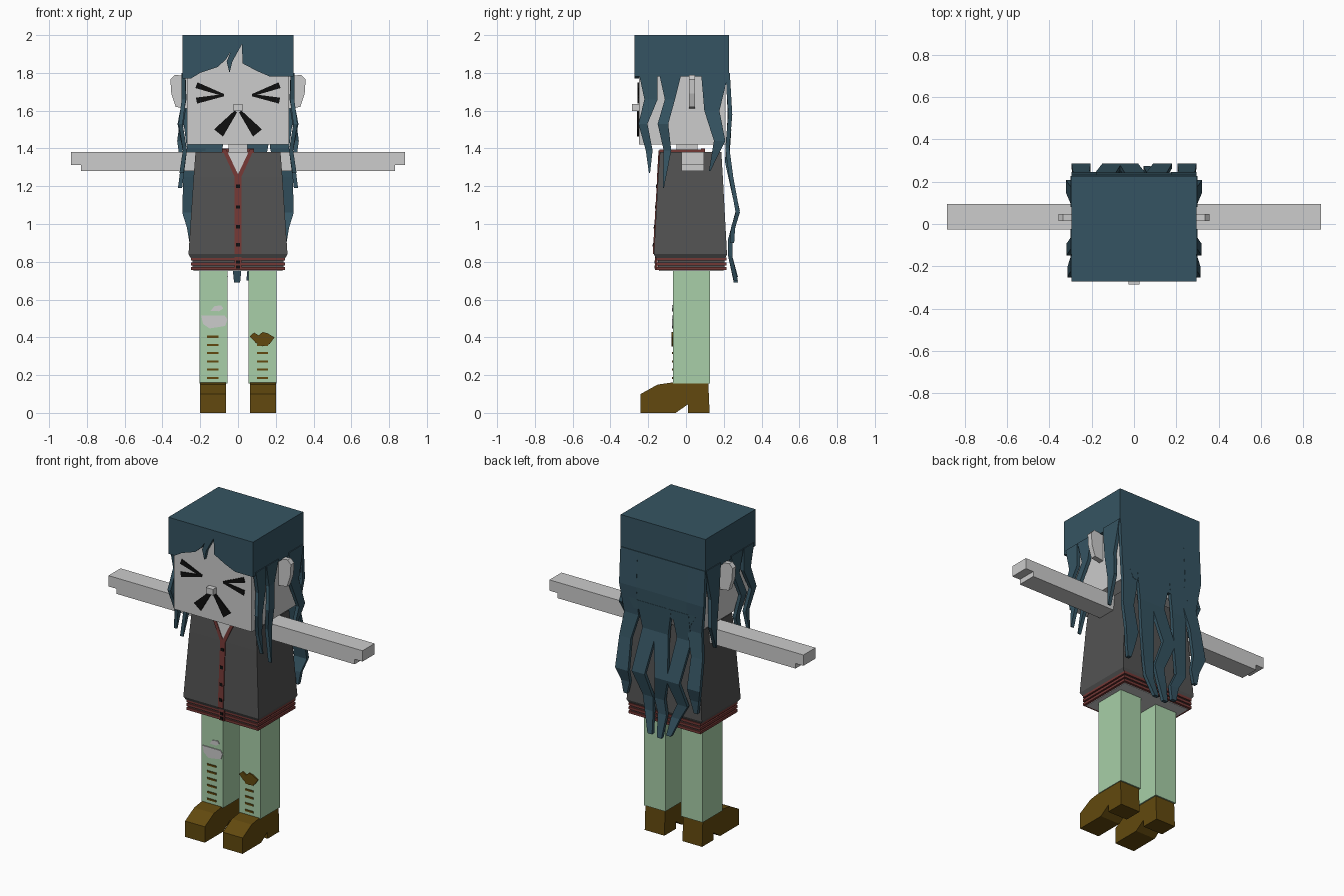
import bpy, bmesh
from mathutils import Vector

cube = bpy.data.objects.get("Cube")
if cube:
    bpy.data.objects.remove(cube, do_unlink=True)


def material(name, *srgb):
    rgb = [((c / 255 + 0.055) / 1.055) ** 2.4 for c in srgb]
    m = bpy.data.materials.new(name)
    m.use_nodes = True
    m.diffuse_color = (*rgb, 1)
    m.node_tree.nodes["Principled BSDF"].inputs["Base Color"].default_value = (*rgb, 1)
    return m


SKIN = material("pale skin", 204, 204, 204)
HAIR = material("dark teal hair", 53, 84, 98)
SHIRT = material("charcoal cloth", 82, 82, 82)
TRIM = material("dark red trim", 116, 56, 53)
PANTS = material("pale green cloth", 168, 207, 168)
SHOE = material("brown leather", 98, 73, 14)
BLACK = material("black", 14, 14, 14)


def loft(name, mat, rings):
    """Skin a row of equal rings and close both ends."""
    bm = bmesh.new()
    rows = [[bm.verts.new(p) for p in ring] for ring in rings]
    n = len(rows[0])
    for a, b in zip(rows, rows[1:]):
        for i in range(n):
            j = (i + 1) % n
            bm.faces.new((a[i], a[j], b[j], b[i]))
    bm.faces.new(rows[0])
    bm.faces.new(rows[-1])
    bmesh.ops.recalc_face_normals(bm, faces=bm.faces)
    me = bpy.data.meshes.new(name)
    bm.to_mesh(me)
    bm.free()
    me.materials.append(mat)
    ob = bpy.data.objects.new(name, me)
    bpy.context.collection.objects.link(ob)
    return ob


def rect(x0, x1, y0, y1, z):
    return [(x0, y0, z), (x1, y0, z), (x1, y1, z), (x0, y1, z)]


def box(name, mat, x0, x1, y0, y1, z0, z1):
    return loft(name, mat, [rect(x0, x1, y0, y1, z) for z in (z0, z1)])


def plate(name, mat, outline, y0, y1):
    """Extrude an x-z outline along y."""
    return loft(name, mat, [[(x, y, z) for x, z in outline] for y in (y0, y1)])


def stroke(name, mat, a, b, wa, wb, y0, y1):
    """Tapered bar between two x-z points."""
    a, b = Vector(a), Vector(b)
    d = (b - a).normalized()
    n = Vector((-d.y, d.x))
    plate(name, mat, [a + n * wa, b + n * wb, b - n * wb, a - n * wa], y0, y1)


def strand(name, sections, side=0, thick=0.022):
    """Zigzag lock; sections are (centre, height, half width, outward)."""
    rings = []
    for c, z, w, out in sections:
        if side:
            x = sorted((side * (out - thick), side * out))
            rings.append(rect(*x, c - w, c + w, z))
        else:
            rings.append(rect(c - w, c + w, out - thick, out, z))
    loft(name, HAIR, rings)


# Head, neck and nose
FACE = -0.25
box("head", SKIN, -0.27, 0.27, FACE, 0.21, 1.42, 1.97)
box("neck", SKIN, -0.05, 0.05, -0.05, 0.06, 1.3, 1.43)
box("nose", SKIN, -0.025, 0.025, -0.285, FACE, 1.597, 1.635)

# Hair cap and fringe
box("hair_cap", HAIR, -0.295, 0.295, -0.247, 0.228, 1.78, 2)
fringe = [(-.295, 2), (-.295, 1.77), (-.25, 1.77), (-.2, 1.8), (-.11, 1.83),
          (-.065, 1.87), (-.04, 1.91), (-.06, 1.86), (-.045, 1.8), (-.03, 1.86),
          (.02, 1.95), (.025, 1.85), (.1, 1.81), (.17, 1.78), (.295, 1.78), (.295, 2)]
plate("hair_fringe", HAIR, fringe, -0.272, -0.246)

# Parts mirrored left and right
for s, label in ((1, "left"), (-1, "right")):
    ear = [(.26, 1.78), (.335, 1.79), (.358, 1.765), (.353, 1.69), (.33, 1.62), (.26, 1.61)]
    plate(label + "_ear", SKIN, [(s * x, z) for x, z in ear], 0.015, 0.048)

    # Squeezed eyes and moustache-like mouth bars
    for z, part in ((1.735, "upper"), (1.653, "lower")):
        stroke(f"{label}_eye_{part}", BLACK, (s * .22, z), (s * .075, 1.682), .016, .006, FACE - .006, FACE)
    stroke(label + "_mouth_bar", BLACK, (s * .012, 1.595), (s * .103, 1.482), .008, .03, FACE - .009, FACE)

    # Arm with a stepped hand end
    arm = [(.2, 1.38), (.885, 1.38), (.885, 1.312), (.83, 1.312), (.83, 1.28), (.2, 1.28)]
    plate(label + "_arm", SKIN, [(s * x, z) for x, z in arm], -0.025, 0.095)

    # Leg and shoe
    x0, x1 = sorted((s * .055, s * .205))
    box(label + "_leg", PANTS, x0, x1, -0.07, 0.127, 0.155, 0.8)
    shoe = [(-.24, 0), (-.24, .1), (-.15, .15), (-.08, .16), (.118, .16),
            (.125, 0), (.01, 0), (.01, .045), (-.055, 0)]
    loft(label + "_shoe", SHOE, [[(s * x, y, z) for y, z in shoe] for x in (.063, .2)])

    # Side locks
    strand(label + "_front_lock", [(-.2, 1.8, .05, .3), (-.185, 1.66, .035, .298), (-.228, 1.53, .024, .315),
                                   (-.195, 1.39, .018, .292), (-.193, 1.27, .003, .31)], s)
    strand(label + "_ear_lock", [(-.083, 1.8, .06, .3), (-.085, 1.66, .027, .295), (-.122, 1.53, .028, .32),
                                 (-.098, 1.39, .02, .292), (-.12, 1.19, .003, .318)], s)
    strand(label + "_back_lock", [(.153, 1.8, .073, .3), (.137, 1.6, .04, .3), (.178, 1.44, .03, .322),
                                  (.125, 1.28, .004, .3)], s)
    # Outer back locks
    strand(label + "_outer_lock", [(s * .235, 1.8, .06, .232), (s * .235, 1.58, .06, .245), (s * .22, 1.4, .05, .23),
                                   (s * .25, 1.25, .04, .25), (s * .25, 1.06, .045, .285),
                                   (s * .24, .98, .03, .26), (s * .245, .9, .012, .255)])

# Back sheet and middle locks
strand("back_hair_sheet", [(0, 1.8, .295, .232), (0, 1.58, .28, .243), (0, 1.44, .2, .235)])
for i, (top, tip, z) in enumerate(((.115, .06, .7), (-.005, -.005, .69), (-.125, -.07, .72))):
    sway = .02 if i % 2 else -.02
    strand(f"middle_lock_{i}", [(top, 1.5, .06, .24), (top + sway, 1.33, .05, .228), (top - sway, 1.07, .045, .285),
                                (top + sway, .92, .035, .245), ((top + tip) / 2, .83, .03, .245),
                                (tip, z, .016, .275)])

# Shirt body, flaring toward the hem
loft("shirt", SHIRT, [rect(-.25, .25, -.16, .208, .82), rect(-.262, .262, -.17, .217, .84),
                      rect(-.235, .235, -.148, .195, 1.25), rect(-.225, .225, -.138, .187, 1.38)])
box("torso_underside", SKIN, -.235, .235, -.142, .198, .752, .8)
box("hem_core", SHIRT, -.24, .24, -.148, .205, .757, .83)
for i in range(3):
    z = .756 + i * .025
    box(f"hem_rib_{i}", TRIM, -.25, .25, -.157, .214, z, z + .016)


# Neck opening, piping and buttons follow the sloped shirt front
def front(z):
    return -.17 + (z - .84) * .0575


def front_plate(name, mat, outline, lift):
    loft(name, mat, [[(x, front(z) - d, z) for x, z in outline] for d in (lift, -.004)])


front_plate("neck_opening", SKIN, [(-.065, 1.382), (.065, 1.382), (0, 1.265)], .004)
front_plate("placket", TRIM, [(-.018, .84), (.018, .84), (.018, 1.265), (-.018, 1.265)], .006)
box("hem_placket", TRIM, -.018, .018, -.163, -.15, .756, .842)
for s, label in ((1, "left"), (-1, "right")):
    front_plate(label + "_collar_edge", TRIM, [(s * .06, 1.39), (s * .082, 1.39), (s * .016, 1.245), (0, 1.262)], .007)
    box(label + "_collar_top", TRIM, *sorted((s * .06, s * .085)), -.14, .1, 1.375, 1.395)
box("collar_back", TRIM, -.085, .085, .08, .1, 1.375, 1.4)
for i, z in enumerate((1.2, 1.09, .985, .89)):
    front_plate(f"button_{i}", BLACK, [(-.01, z - .009), (.01, z - .009), (.01, z + .009), (-.01, z + .009)], .009)
for i, z in enumerate((.8, .772)):
    box(f"hem_button_{i}", BLACK, -.01, .01, -.167, -.16, z - .008, z + .008)

# Trouser rips, patch and stitches
hole = [(-.195, .515), (-.07, .515), (-.056, .495), (-.068, .46), (-.15, .447), (-.185, .47)]
tear = [(-.145, .54), (-.125, .565), (-.09, .57), (-.078, .553), (-.1, .538)]
patch = [(.062, .405), (.085, .425), (.11, .41), (.13, .428), (.155, .422), (.193, .4),
         (.168, .365), (.13, .352), (.095, .37)]
plate("knee_hole", SKIN, hole, -.075, -.069)
plate("small_tear", SKIN, tear, -.075, -.069)
plate("knee_patch", SHOE, patch, -.078, -.069)
for i in range(6):
    z = .18 + i * .0435
    box(f"right_stitch_{i}", SHOE, -.165, -.102, -.075, -.069, z, z + .011)
    if i < 5:
        box(f"left_stitch_{i}", SHOE, .1, .158, -.075, -.069, z, z + .011)
